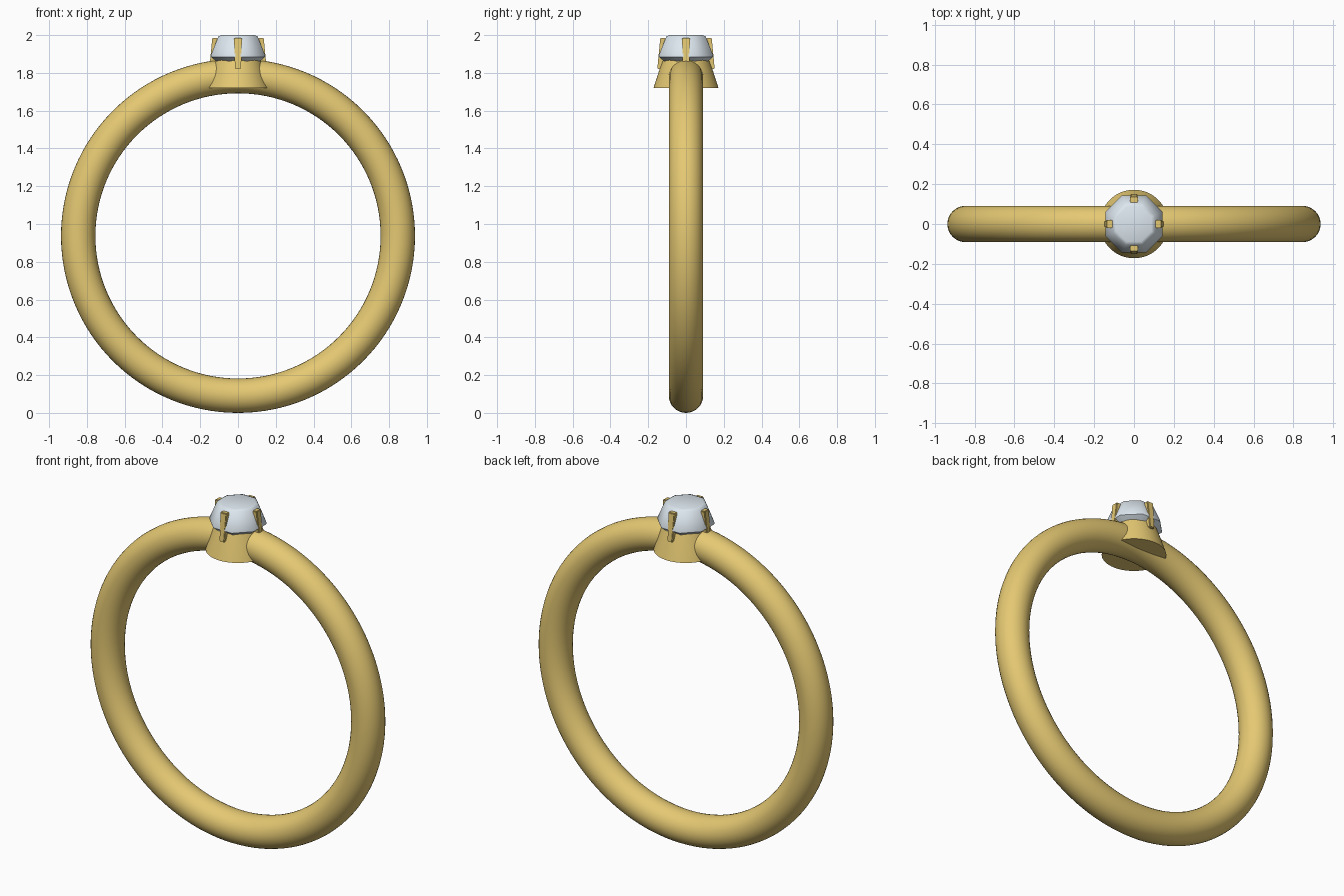
import bpy, bmesh, math
from mathutils import Matrix, Vector

if "Cube" in bpy.data.objects:
    bpy.data.objects.remove(bpy.data.objects["Cube"])


def material(name, color):
    m = bpy.data.materials.new(name)
    m.diffuse_color = color
    m.use_nodes = True
    m.node_tree.nodes["Principled BSDF"].inputs["Base Color"].default_value = m.diffuse_color
    return m


gold = material("gold", (0.78, 0.58, 0.17, 1))
crystal = material("crystal", (0.72, 0.80, 0.86, 1))


def finish(obj, name, mat, angle):
    obj.name = name
    obj.data.materials.append(mat)
    bpy.ops.object.select_all(action='DESELECT')
    obj.select_set(True)
    bpy.context.view_layer.objects.active = obj
    bpy.ops.object.shade_smooth_by_angle(angle=math.radians(angle))
    return obj


def lathe(name, profile, sides, mat, turn=0, angle=35):
    """Stack of rings (radius, z), capped at both ends."""
    bm = bmesh.new()
    rings = []
    for r, z in profile:
        rings.append([bm.verts.new((r * math.cos(a), r * math.sin(a), z))
                      for a in (turn + 2 * math.pi * i / sides for i in range(sides))])
    for lo, hi in zip(rings, rings[1:]):
        for i in range(sides):
            j = (i + 1) % sides
            bm.faces.new((lo[i], lo[j], hi[j], hi[i]))
    bm.faces.new(rings[0][::-1])
    bm.faces.new(rings[-1])
    mesh = bpy.data.meshes.new(name)
    bm.to_mesh(mesh)
    bm.free()
    obj = bpy.data.objects.new(name, mesh)
    bpy.context.collection.objects.link(obj)
    return finish(obj, name, mat, angle)


# Band: round wire ring standing upright
bpy.ops.mesh.primitive_torus_add(major_radius=0.846, minor_radius=0.091,
                                 major_segments=128, minor_segments=32,
                                 location=(0, 0, 0.937), rotation=(math.pi / 2, 0, 0))
finish(bpy.context.object, "band", gold, 40)

# Setting: flared collar under the stone
lathe("setting", [(0.172, 1.72), (0.143, 1.81), (0.118, 1.88)], 64, gold)

# Stone: eight-sided cut gem with crown and hidden pavilion
lathe("stone", [(0.02, 1.78), (0.156, 1.885), (0.156, 1.892), (0.113, 1.993), (0.095, 2.0)],
      8, crystal, turn=math.pi / 8, angle=50)

# Prongs: four tapered claws leaning in over the crown
for i in range(4):
    bm = bmesh.new()
    bmesh.ops.create_cube(bm, size=1)
    for v in bm.verts:
        top = v.co.z > 0
        inner, outer = (0.108, 0.136) if top else (0.118, 0.152)
        half = 0.021 if top else 0.016
        v.co = Vector((outer if v.co.x > 0 else inner,
                       math.copysign(half, v.co.y), 1.985 if top else 1.82))
    bmesh.ops.bevel(bm, geom=bm.edges[:], offset=0.004, segments=2, affect='EDGES')
    bm.transform(Matrix.Rotation(i * math.pi / 2, 4, 'Z'))
    mesh = bpy.data.meshes.new("prong")
    bm.to_mesh(mesh)
    bm.free()
    obj = bpy.data.objects.new("prong", mesh)
    bpy.context.collection.objects.link(obj)
    finish(obj, f"prong_{i + 1}", gold, 40)
